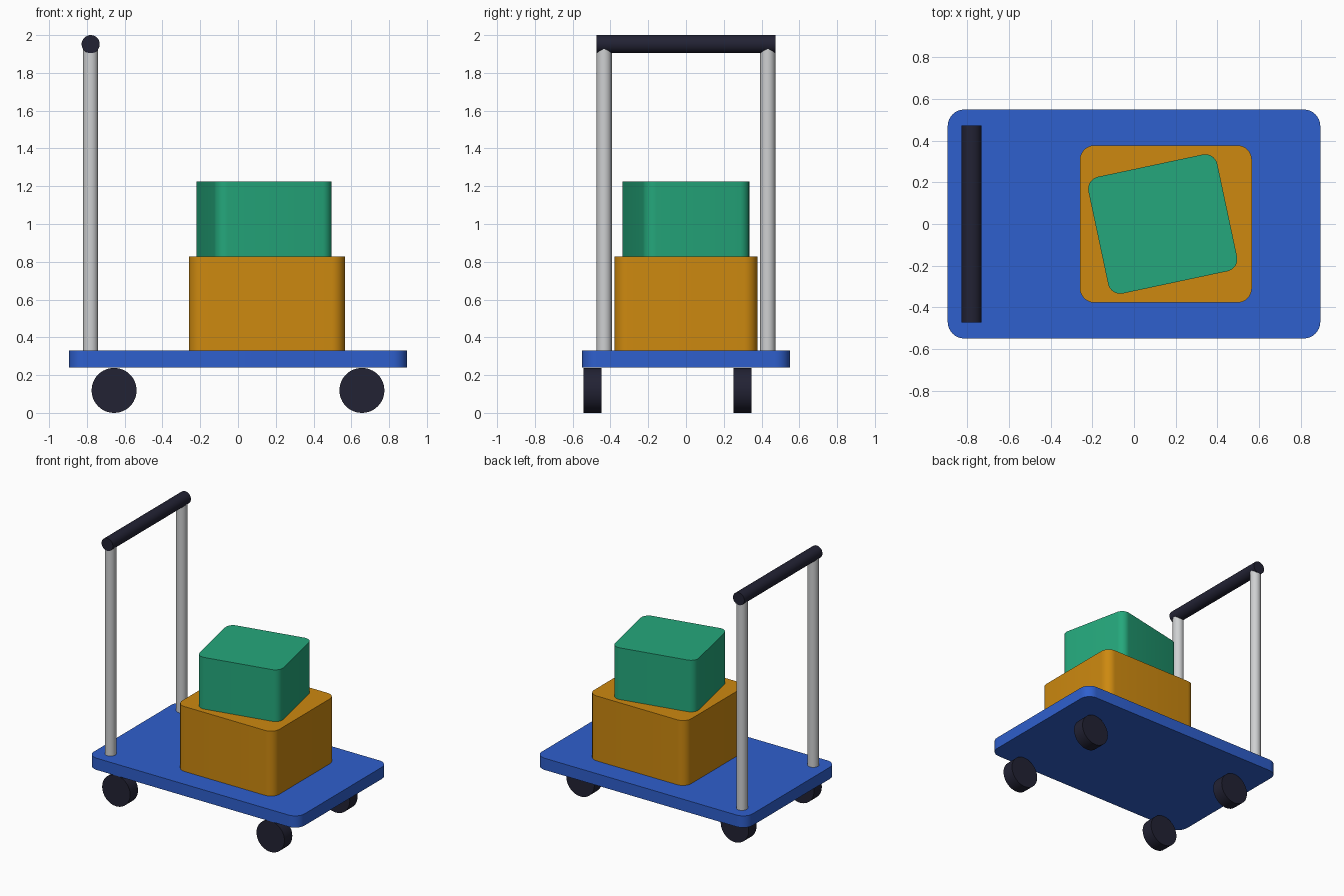
import bpy, bmesh, math
from mathutils import Matrix

cube = bpy.data.objects.get("Cube")
if cube:
    bpy.data.objects.remove(cube, do_unlink=True)


def material(name, rgb):
    m = bpy.data.materials.new(name)
    m.use_nodes = True
    m.diffuse_color = (*rgb, 1)
    m.node_tree.nodes["Principled BSDF"].inputs["Base Color"].default_value = (*rgb, 1)
    return m


blue = material("deck blue", (0.028, 0.115, 0.61))
orange = material("box orange", (0.61, 0.25, 0.005))
green = material("box green", (0.018, 0.39, 0.2))
dark = material("rubber dark", (0.016, 0.016, 0.034))
grey = material("metal grey", (0.62, 0.63, 0.64))


def finish(name, bm, mat, location, turn=0):
    bmesh.ops.recalc_face_normals(bm, faces=bm.faces)
    mesh = bpy.data.meshes.new(name)
    bm.to_mesh(mesh)
    bm.free()
    mesh.materials.append(mat)
    ob = bpy.data.objects.new(name, mesh)
    bpy.context.collection.objects.link(ob)
    ob.location = location
    ob.rotation_euler.z = math.radians(turn)
    bpy.ops.object.select_all(action='DESELECT')
    ob.select_set(True)
    bpy.context.view_layer.objects.active = ob
    bpy.ops.object.shade_smooth_by_angle(angle=math.radians(35))


def rounded_box(name, mat, size, base, radius, turn=0):
    """Box standing on base, with only its upright edges rounded."""
    bm = bmesh.new()
    bmesh.ops.create_cube(bm, size=1)
    bmesh.ops.scale(bm, vec=size, verts=bm.verts)
    bmesh.ops.translate(bm, vec=(0, 0, size[2] / 2), verts=bm.verts)
    upright = [e for e in bm.edges
               if abs(e.verts[0].co.z - e.verts[1].co.z) > size[2] / 2]
    bmesh.ops.bevel(bm, geom=upright, offset=radius, segments=8,
                    profile=0.5, affect='EDGES')
    finish(name, bm, mat, base, turn)


def cylinder(name, mat, radius, length, centre, along_y=False):
    bm = bmesh.new()
    bmesh.ops.create_cone(bm, cap_ends=True, segments=48, radius1=radius,
                          radius2=radius, depth=length)
    if along_y:
        bmesh.ops.rotate(bm, verts=bm.verts, matrix=Matrix.Rotation(math.pi / 2, 3, 'X'))
    finish(name, bm, mat, centre)


# Deck and stacked boxes
rounded_box("deck", blue, (1.79, 1.1, 0.09), (0, 0, 0.239), 0.08)
rounded_box("lower_box", orange, (0.826, 0.756, 0.5), (0.153, 0, 0.328), 0.07)
rounded_box("upper_box", green, (0.633, 0.573, 0.398), (0.138, 0, 0.827), 0.06, 12)

# Wheels
for end, x in (("left", 0.656), ("right", -0.656)):
    for side, y in (("front", -0.495), ("back", 0.298)):
        cylinder(f"{side}_{end}_wheel", dark, 0.119, 0.095, (x, y, 0.119), True)

# Push handle
for side, y in (("front", -0.433), ("back", 0.433)):
    cylinder(f"{side}_post", grey, 0.04, 1.63, (-0.78, y, 1.135))
cylinder("handle_bar", dark, 0.048, 0.948, (-0.78, 0, 1.952), True)
